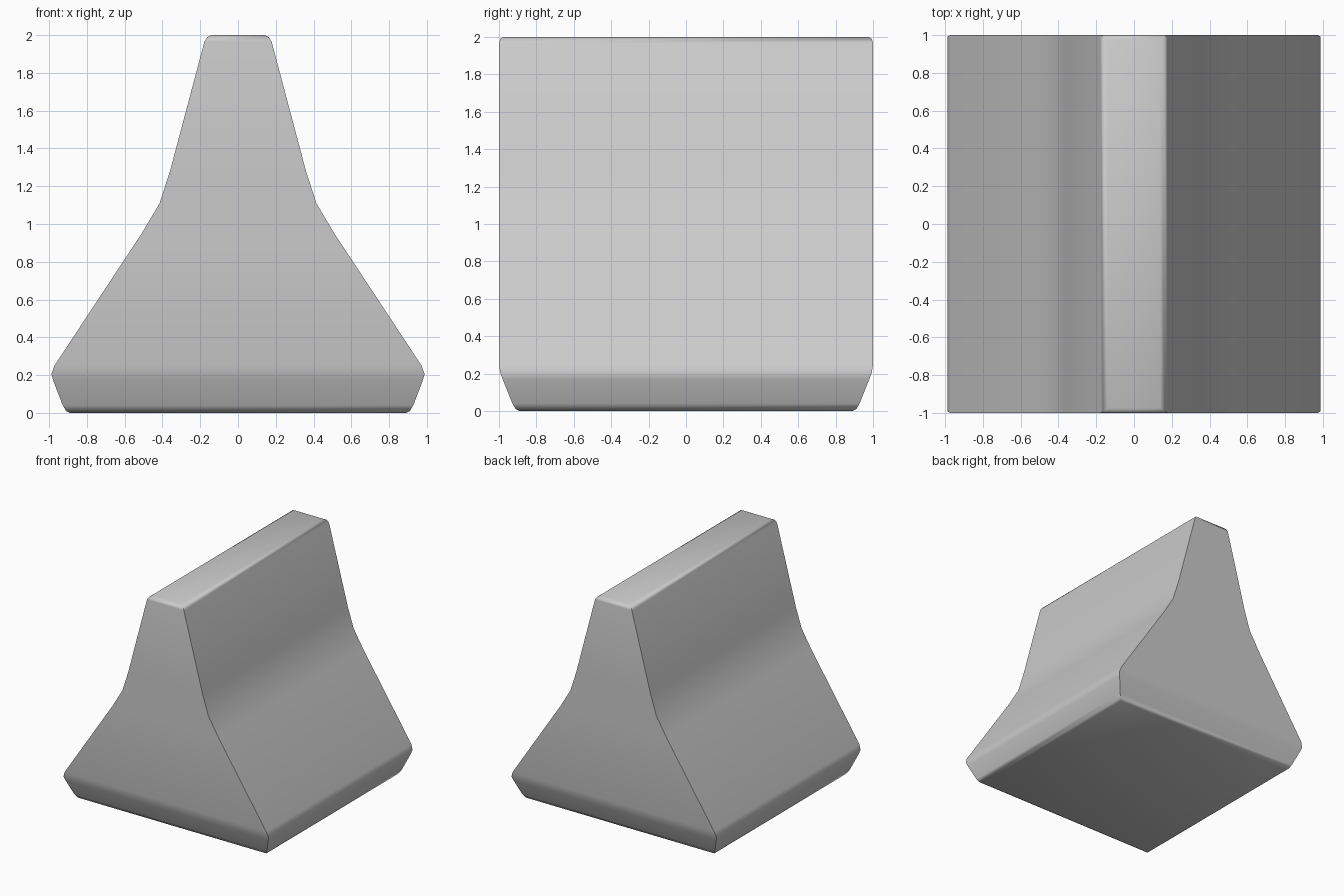
import bpy, bmesh, math

if "Cube" in bpy.data.objects:
    bpy.data.objects.remove(bpy.data.objects["Cube"])

# Rectangular sections from bottom to top: height, half width, half depth
sections = [
    (0.0, 0.89, 0.89), (0.01, 0.91, 0.91), (0.04, 0.928, 0.928),
    (0.17, 0.978, 0.98), (0.205, 0.988, 0.993), (0.25, 0.972, 1.0),
    (0.95, 0.51, 1.0), (1.11, 0.415, 1.0), (1.28, 0.36, 1.0),
    (1.965, 0.178, 1.0), (1.99, 0.163, 0.993), (2.0, 0.14, 0.975),
]

bm = bmesh.new()
rings = [[bm.verts.new((sx * x, sy * y, z))
          for sx, sy in ((-1, -1), (1, -1), (1, 1), (-1, 1))]
         for z, x, y in sections]

# Side walls
for low, high in zip(rings, rings[1:]):
    for i in range(4):
        j = (i + 1) % 4
        bm.faces.new((low[i], low[j], high[j], high[i]))

# Base and top caps
bm.faces.new(rings[0][::-1])
bm.faces.new(rings[-1])
bmesh.ops.recalc_face_normals(bm, faces=bm.faces[:])

mesh = bpy.data.meshes.new("flared_wedge_block")
bm.to_mesh(mesh)
bm.free()
block = bpy.data.objects.new("flared_wedge_block", mesh)
bpy.context.collection.objects.link(block)

# Smooth shading with sharp corners
bpy.context.view_layer.objects.active = block
block.select_set(True)
bpy.ops.object.shade_smooth_by_angle(angle=math.radians(48))
